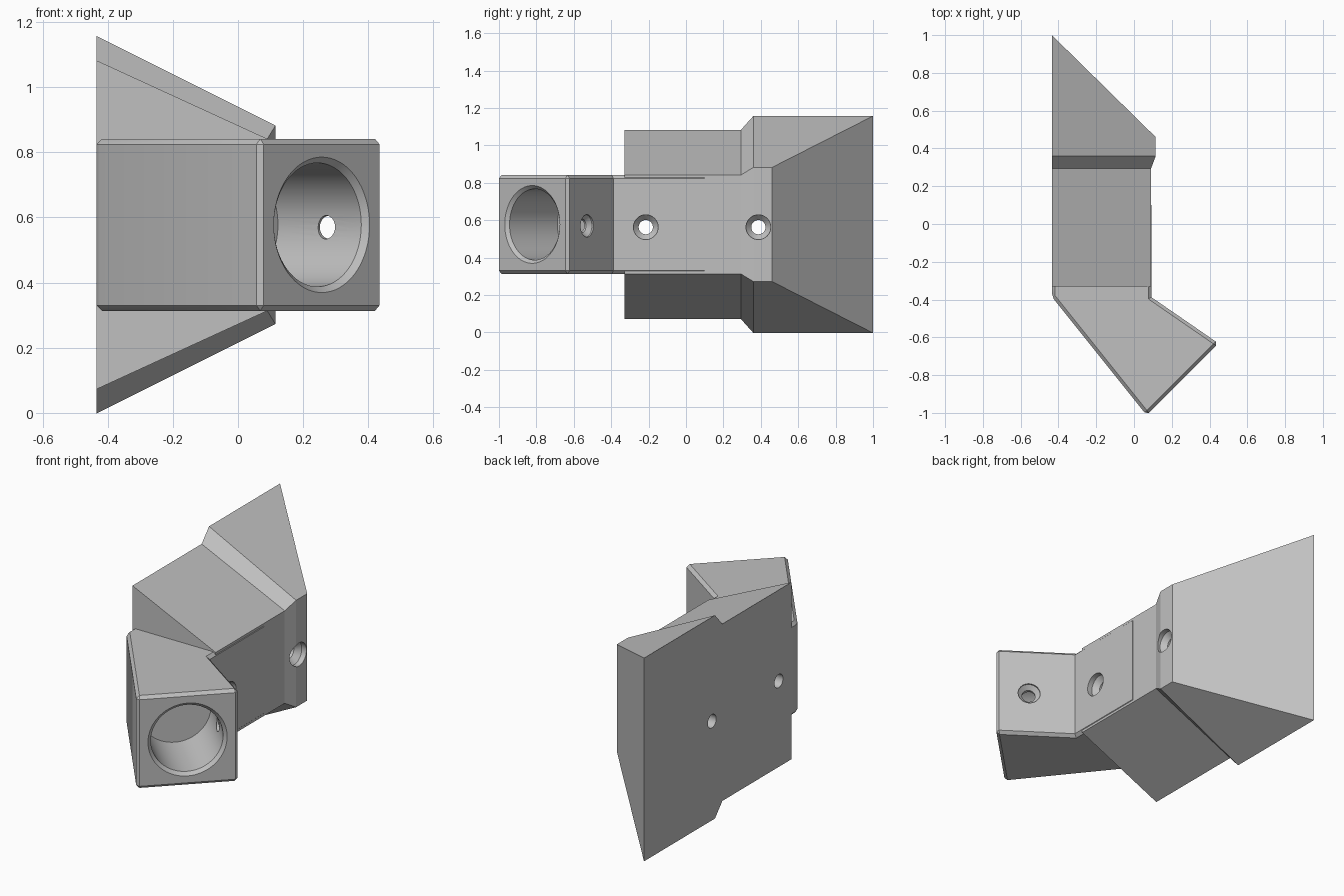
import bpy, bmesh, math
from mathutils import Vector

cube = bpy.data.objects.get("Cube")
if cube:
    bpy.data.objects.remove(cube)

grey = bpy.data.materials.new("light_grey")
grey.use_nodes = True
colour = (0.53, 0.53, 0.53, 1)
grey.diffuse_color = colour
grey.node_tree.nodes["Principled BSDF"].inputs["Base Color"].default_value = colour

MID = 0.5775   # height of the symmetry plane
BACK = -0.435  # flat mounting side


def finish(bm, name):
    bmesh.ops.recalc_face_normals(bm, faces=bm.faces[:])
    mesh = bpy.data.meshes.new(name)
    bm.to_mesh(mesh)
    bm.free()
    mesh.materials.append(grey)
    ob = bpy.data.objects.new(name, mesh)
    bpy.context.collection.objects.link(ob)
    return ob


def loft(name, rings):
    bm = bmesh.new()
    loops = [[bm.verts.new(p) for p in ring] for ring in rings]
    n = len(loops[0])
    for a, b in zip(loops, loops[1:]):
        for i in range(n):
            j = (i + 1) % n
            bm.faces.new((a[i], a[j], b[j], b[i]))
    bm.faces.new(loops[0])
    bm.faces.new(loops[-1])
    return finish(bm, name)


def section(y_back, y_front, half_back, x_front, half_front):
    return [(BACK, y_back, MID - half_back), (x_front, y_front, MID - half_front),
            (x_front, y_front, MID + half_front), (BACK, y_back, MID + half_back)]


def drill(name, start, direction, profile, sides=64):
    # Round cutter from (depth, radius) pairs along a direction
    d = Vector(direction).normalized()
    up = Vector((0, 0, 1))
    side = d.cross(up)
    rings = []
    for depth, r in profile:
        c = Vector(start) + d * depth
        rings.append([c + r * (math.cos(t) * side + math.sin(t) * up)
                      for t in (math.tau * i / sides for i in range(sides))])
    ob = loft(name, rings)
    ob.hide_render = True
    return ob


def combine(target, other, operation):
    mod = target.modifiers.new(operation.title(), 'BOOLEAN')
    mod.operation = operation
    mod.solver = 'EXACT'
    mod.object = other
    bpy.context.view_layer.objects.active = target
    bpy.ops.object.modifier_apply(modifier=mod.name)
    bpy.data.objects.remove(other)


# Tapered wedge body with a raised step and a slanted end
bracket = loft("bracket_body", [
    section(-0.33, -0.33, 0.505, 0.09, 0.264),
    section(0.293, 0.293, 0.505, 0.09, 0.264),
    section(0.36, 0.36, 0.58, 0.115, 0.305),
    section(1.0, 0.46, 0.58, 0.115, 0.305)])

# Chamfered arm bent outwards from the body
plan = [(BACK, 0.1), (BACK, -0.385), (0.067, -1.012),
        (0.447, -0.632), (0.093, -0.388), (0.093, 0.1)]
bm = bmesh.new()
low = [bm.verts.new((x, y, MID - 0.264)) for x, y in plan]
base = bm.faces.new(low)
res = bmesh.ops.extrude_face_region(bm, geom=[base])
top = [v for v in res["geom"] if isinstance(v, bmesh.types.BMVert)]
bmesh.ops.translate(bm, verts=top, vec=(0, 0, 0.528))
bmesh.ops.recalc_face_normals(bm, faces=bm.faces[:])
edges = [e for e in bm.edges
         if e.is_convex and max(v.co.y for v in e.verts) - 0.1 < 1e-4
         and not all(v.co.y > 0.09 for v in e.verts)]
bmesh.ops.bevel(bm, geom=edges, offset=0.017, segments=1, affect='EDGES')
arm = finish(bm, "arm")
combine(bracket, arm, 'UNION')

# Blind socket in the arm's end
combine(bracket, drill("socket_cutter", (0.257, -0.822, MID), (-1, 1, 0),
        [(-0.03, 0.208), (0.0, 0.208), (0.018, 0.19), (0.38, 0.19)]), 'DIFFERENCE')

# Set-screw hole through the arm's side wall
combine(bracket, drill("set_screw_cutter", (0.298, -0.53, 0.57), (-0.556, -0.831, 0),
        [(-0.03, 0.06), (0.008, 0.06), (0.03, 0.036), (0.12, 0.036)]), 'DIFFERENCE')

# Two countersunk mounting holes
for y, x in ((-0.215, 0.093), (0.387, 0.115)):
    combine(bracket, drill("mount_cutter", (x, y, 0.563), (-1, 0, 0),
            [(-0.05, 0.066), (0.03, 0.066), (0.06, 0.038), (0.7, 0.038)]), 'DIFFERENCE')

bpy.ops.object.select_all(action='DESELECT')
bracket.select_set(True)
bpy.context.view_layer.objects.active = bracket
bpy.ops.object.shade_smooth_by_angle(angle=math.radians(20))
